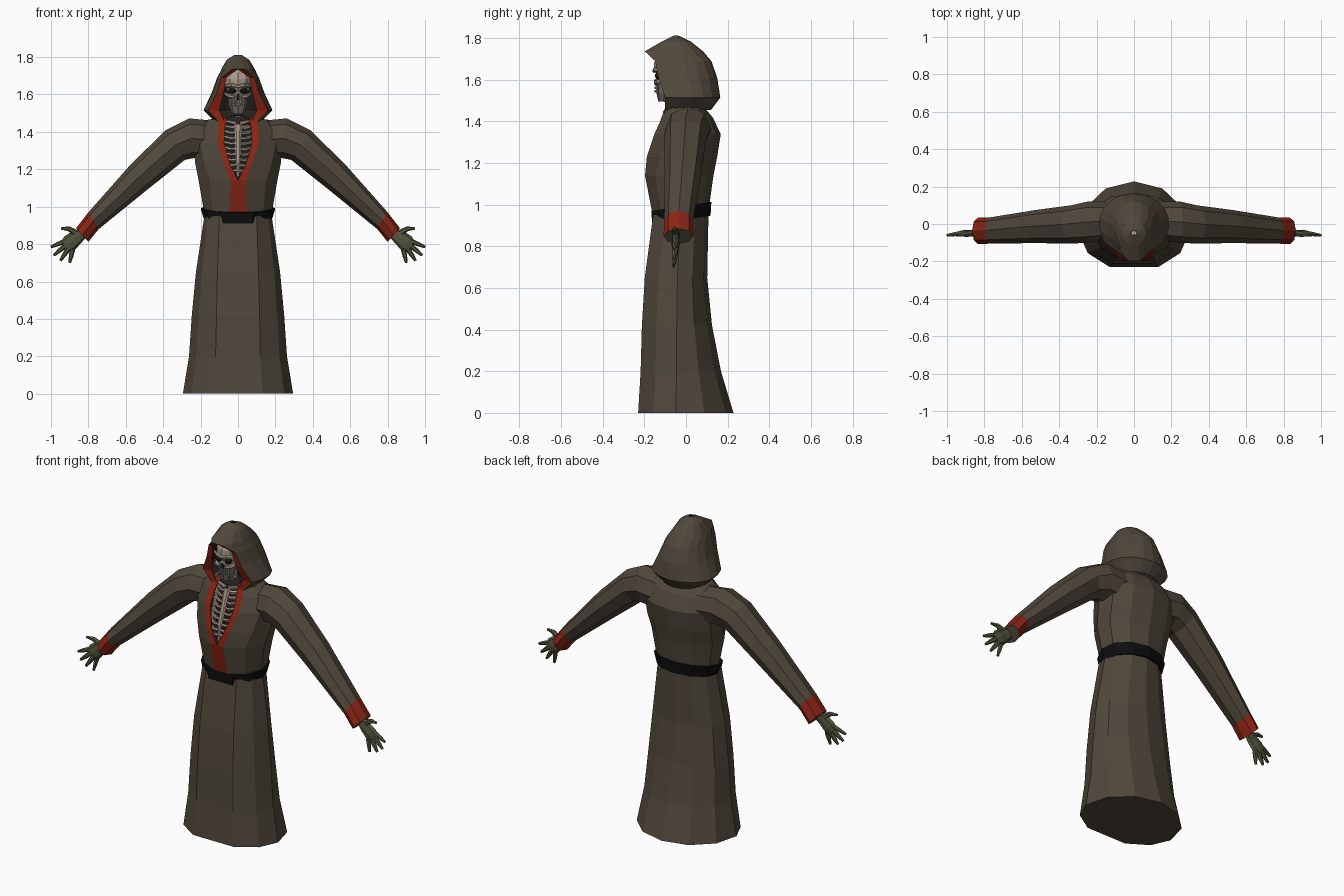
import bpy, bmesh, math
from mathutils import Vector

if "Cube" in bpy.data.objects:
    bpy.data.objects.remove(bpy.data.objects["Cube"])


def mat(name, r, g, b):
    m = bpy.data.materials.new(name)
    m.diffuse_color = (r, g, b, 1)
    m.use_nodes = True
    m.node_tree.nodes["Principled BSDF"].inputs["Base Color"].default_value = m.diffuse_color
    return m


ROBE = mat("brown_cloth", 0.080, 0.064, 0.044)
TRIM = mat("red_trim", 0.25, 0.018, 0.007)
BELT = mat("black_belt", 0.004, 0.004, 0.004)
BONE = mat("pale_bone", 0.40, 0.31, 0.25)
SHADE = mat("grey_bone", 0.15, 0.135, 0.12)
DARK = mat("dark_lining", 0.018, 0.016, 0.013)
SKIN = mat("olive_skin", 0.085, 0.085, 0.045)


def finish(name, bm, mats, recalc=True):
    bmesh.ops.remove_doubles(bm, verts=bm.verts[:], dist=0.0005)
    if recalc:
        bmesh.ops.recalc_face_normals(bm, faces=bm.faces[:])
    me = bpy.data.meshes.new(name)
    bm.to_mesh(me)
    bm.free()
    for m in mats:
        me.materials.append(m)
    ob = bpy.data.objects.new(name, me)
    bpy.context.collection.objects.link(ob)
    return ob


def loft(bm, rings, closed=True, caps=True, rule=None):
    """Skin a list of point rings; rule(level, column, last) gives a material index."""
    vs = [[bm.verts.new(p) for p in r] for r in rings]
    n = len(rings[0])
    cols = n if closed else n - 1
    for i in range(len(vs) - 1):
        for k in range(cols):
            j = (k + 1) % n
            f = bm.faces.new((vs[i][k], vs[i][j], vs[i + 1][j], vs[i + 1][k]))
            if rule:
                f.material_index = rule(i, k, cols - 1)
    if caps:
        bm.faces.new(vs[0][::-1])
        bm.faces.new(vs[-1])


def garment(name, levels, mats, rule=None, tilt=0.0, thick=0.0, steps=5):
    """Cloth wrapped round the body. Level: z, opening x, trim x, front y, half width, back y, mid y."""
    rings = []
    for z, xi, xo, yf, w, yb, ym in levels:
        a0 = math.asin(min(0.92, xo / w))
        half = [(xi, yf)]
        for k in range(steps + 1):
            a = a0 + (math.pi - a0) * k / steps
            c = math.cos(a)
            y = ym - (ym - yf) * c / math.cos(a0) if c > 0 else ym - (yb - ym) * c
            half.append((w * math.sin(a), y))
        ring = half + [(-x, y) for x, y in half[-2::-1]]
        rings.append([(x, y, z + tilt * y) for x, y in ring])
    bm = bmesh.new()
    loft(bm, rings, closed=False, caps=False, rule=rule)
    bmesh.ops.remove_doubles(bm, verts=bm.verts[:], dist=0.0005)
    bmesh.ops.dissolve_degenerate(bm, edges=bm.edges[:], dist=0.0005)
    if name == "skirt":
        bmesh.ops.holes_fill(bm, edges=[e for e in bm.edges if e.is_boundary and
                             all(v.co.z < 0.01 for v in e.verts)], sides=0)
    ob = finish(name, bm, mats, recalc=False)
    if thick:
        s = ob.modifiers.new("thickness", 'SOLIDIFY')
        s.thickness, s.offset = thick, -1
        s.material_offset = len(mats) - 1
    return ob


def tube(bm, pts, radii, n=6, flat=1.0):
    """Tapered tube through points, flattened along y by the given factor."""
    pts = [Vector(p) for p in pts]
    rings = []
    for i, p in enumerate(pts):
        d = (pts[min(i + 1, len(pts) - 1)] - pts[max(i - 1, 0)]).normalized()
        u = d.cross(Vector((0, 1, 0)))
        u = u.normalized() if u.length > 0.1 else Vector((1, 0, 0))
        v = d.cross(u)
        rings.append([p + radii[i] * (u * math.cos(t) + flat * v * math.sin(t))
                      for t in (2 * math.pi * k / n for k in range(n))])
    loft(bm, rings)


def blob(name, loc, size, m, seg=10, rings=7):
    bm = bmesh.new()
    bmesh.ops.create_uvsphere(bm, u_segments=seg, v_segments=rings, radius=1)
    for v in bm.verts:
        v.co = Vector(loc) + Vector(size) * v.co
    return finish(name, bm, [m])


def mul(a, b):
    return Vector((a[0] * b[0], a[1] * b[1], a[2] * b[2]))


def blob(name, loc, size, m, seg=10, rings=7):
    bm = bmesh.new()
    bmesh.ops.create_uvsphere(bm, u_segments=seg, v_segments=rings, radius=1)
    for v in bm.verts:
        v.co = Vector(loc) + mul(size, v.co)
    return finish(name, bm, [m])


# Robe: skirt, belt, torso with V opening, hood
edge = lambda i, k, last: 1 if k in (0, last) else 0
garment("skirt", [
    (0.00, 0, .13, -.230, .295, .228, -.04),
    (0.20, 0, .12, -.218, .262, .168, -.04),
    (0.42, 0, .115, -.212, .247, .125, -.04),
    (0.65, 0, .11, -.198, .225, .102, -.04),
    (0.95, 0, .10, -.158, .180, .108, -.03)], [ROBE])
garment("belt", [
    (0.93, 0, .08, -.155, .172, .105, -.02),
    (0.93, 0, .08, -.163, .180, .118, -.02),
    (0.995, 0, .08, -.166, .200, .122, -.02),
    (0.995, 0, .08, -.150, .182, .105, -.02)], [BELT], tilt=0.15)
garment("torso", [
    (0.95, 0, .045, -.160, .180, .105, -.02),
    (1.14, 0, .040, -.197, .215, .132, -.02),
    (1.23, .043, .075, -.188, .230, .150, 0),
    (1.34, .074, .110, -.152, .240, .167, .01),
    (1.42, .070, .108, -.115, .215, .128, .01),
    (1.465, .062, .102, -.090, .160, .090, .01),
    (1.475, .055, .088, -.075, .100, .060, .01)], [ROBE, TRIM, DARK], edge, thick=0.006)
garment("hood", [
    (1.455, .07, .105, -.100, .125, .120, .01),
    (1.515, .10, .160, -.100, .187, .165, .01),
    (1.61, .076, .112, -.132, .141, .150, .00),
    (1.69, .062, .088, -.148, .112, .122, -.02),
    (1.737, 0, .030, -.198, .090, .082, -.04),
    (1.785, 0, .025, -.115, .062, .022, -.05),
    (1.812, 0, .010, -.060, .018, -.035, -.05)],
    [ROBE, TRIM, DARK], lambda i, k, last: 1 if k in (0, last) and i < 4 else 0, thick=0.006, steps=6)

# Sleeve sections: top x,z, bottom x,z, front y, back y; last span is the cuff
SLEEVE = [(.08, 1.455, .10, 1.25, -.08, .12), (.26, 1.472, .235, 1.26, -.10, .12),
          (.385, 1.41, .285, 1.25, -.105, .10), (.57, 1.23, .48, 1.095, -.102, .075),
          (.80, .97, .745, .88, -.105, .035), (.866, .885, .80, .812, -.108, .035)]
for side, s in (("right", 1), ("left", -1)):
    rings = []
    for xt, zt, xb, zb, yf, yb in SLEEVE:
        c = Vector(((xt + xb) / 2, (yf + yb) / 2, (zt + zb) / 2))
        u = Vector(((xt - xb) / 2, 0, (zt - zb) / 2))
        v = Vector((0, (yb - yf) / 2, 0))
        r = [c + u * math.cos(t) + v * math.sin(t) for t in (math.pi * k / 4 for k in range(8))]
        rings.append([(s * p.x, p.y, p.z) for p in r])
    bm = bmesh.new()
    loft(bm, rings, rule=lambda i, k, last: 1 if i == 4 else 0)
    finish(side + "_sleeve", bm, [ROBE, TRIM])

    # Hand: palm, thumb and four fingers
    bm = bmesh.new()
    P = lambda x, z, y=-.05: (s * x, y, z)
    tube(bm, [P(.82, .865, -.04), P(.865, .835), P(.90, .805), P(.925, .785)],
         [.026, .040, .046, .034], 8, 0.42)
    tube(bm, [P(.87, .86), P(.905, .882, -.055), P(.945, .884, -.06)], [.018, .013, .007])
    for tip, base in (((1.0, .785), (.925, .815)), ((.985, .74), (.925, .79)),
                      ((.95, .712), (.91, .77)), ((.90, .700), (.885, .77))):
        mid = [(a + b) / 2 for a, b in zip(tip, base)]
        tube(bm, [P(*base), P(*mid, -.055), P(*tip, -.06)], [.014, .012, .007])
    finish(side + "_hand", bm, [SKIN])

# Skull: cranium, cheeks, brow, sockets, nose, jaw and teeth
blob("cranium", (0, -.07, 1.665), (.074, .085, .08), BONE)
blob("upper_jaw", (0, -.085, 1.59), (.058, .063, .055), SHADE)
bm = bmesh.new()
tube(bm, [(0, -.10, 1.575), (0, -.105, 1.535), (0, -.108, 1.495)], [.054, .047, .032], 8, 0.8)
finish("lower_jaw", bm, [SHADE])
bm = bmesh.new()
tube(bm, [(-.07, -.115, 1.645), (-.03, -.15, 1.65), (0, -.153, 1.642),
          (.03, -.15, 1.65), (.07, -.115, 1.645)], [.008, .011, .009, .011, .008])
for s in (1, -1):
    tube(bm, [(s * .02, -.147, 1.585), (s * .045, -.135, 1.59), (s * .068, -.09, 1.605)], [.008, .012, .008])
finish("brow_and_cheekbones", bm, [BONE])
for s in (1, -1):
    blob("eye_socket", (s * .03, -.132, 1.62), (.021, .018, .017), DARK, 8, 5)
blob("nose_hole", (0, -.143, 1.588), (.010, .012, .016), DARK, 6, 5)
bm = bmesh.new()
for row in (1.562, 1.545):
    for k in range(-2, 3):
        x = k * .012
        tube(bm, [(x, -.146 + abs(x) * .3, row - .006), (x, -.146 + abs(x) * .3, row + .006)], [.005, .005], 5)
finish("teeth", bm, [BONE])

# Neck, rib cage and dark cavity behind it
bm = bmesh.new()
for k in range(6):
    z = 1.43 + k * .02
    tube(bm, [(0, -.05, z), (0, -.05, z + .015)], [.028, .028], 8)
finish("neck_bones", bm, [BONE])
blob("chest_cavity", (0, -.04, 1.30), (.12, .085, .2), DARK)


def chest_y(z):
    return -.178 + max(0, z - 1.22) * .36


bm = bmesh.new()
for k in range(9):
    z = 1.195 + k * .029
    y = chest_y(z)
    for s in (1, -1):
        tube(bm, [(0, y, z), (s * .035, y + .003, z - .004), (s * .07, y + .02, z + .004),
                  (s * .095, y + .06, z + .02)], [.0085] * 4, 5)
zs = (1.16, 1.25, 1.36, 1.44)
tube(bm, [(0, chest_y(z) - .003, z) for z in zs], [.008, .014, .017, .02], 6, 0.5)
for s in (1, -1):
    tube(bm, [(s * .01, -.10, 1.445), (s * .05, -.095, 1.455), (s * .10, -.06, 1.45)], [.011, .009, .01])
finish("rib_cage", bm, [BONE])
